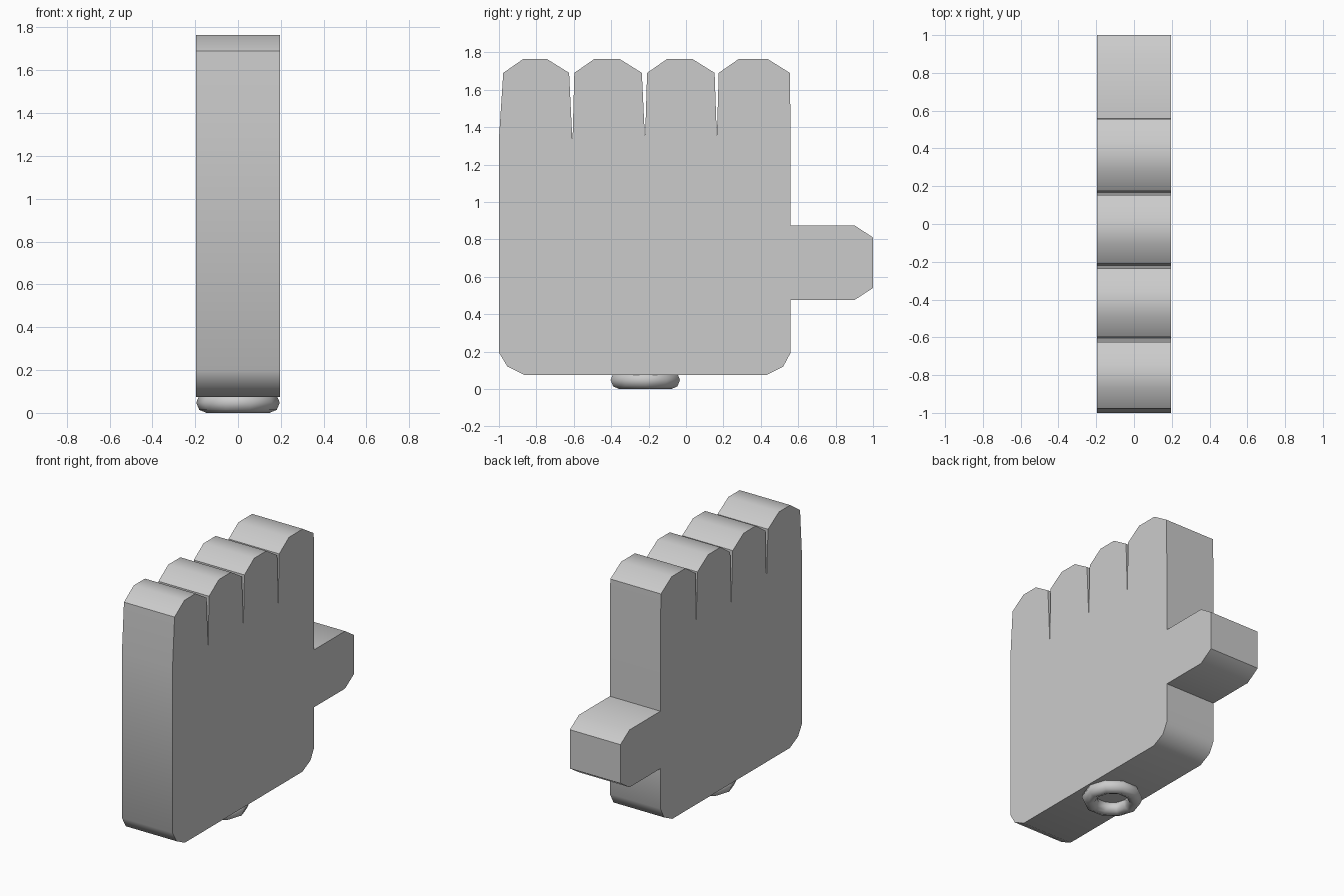
import bpy, bmesh, math

if "Cube" in bpy.data.objects:
    bpy.data.objects.remove(bpy.data.objects["Cube"])

HALF = 0.195          # half thickness of the hand
CENTRE_Y = -0.2175    # middle of the palm


def extrude_profile(name, pts):
    """Extrude a closed (y, z) outline symmetrically along x."""
    me = bpy.data.meshes.new(name)
    bm = bmesh.new()
    face = bm.faces.new([bm.verts.new((-HALF, y, z)) for y, z in pts])
    ext = bmesh.ops.extrude_face_region(bm, geom=[face])
    verts = [v for v in ext["geom"] if isinstance(v, bmesh.types.BMVert)]
    bmesh.ops.translate(bm, verts=verts, vec=(2 * HALF, 0, 0))
    bmesh.ops.recalc_face_normals(bm, faces=bm.faces)
    bm.to_mesh(me)
    bm.free()
    ob = bpy.data.objects.new(name, me)
    bpy.context.collection.objects.link(ob)
    return ob


def fingertip(right, left):
    """Bevelled finger end, from its right edge to its left edge."""
    return [(right, 1.69), (right - 0.12, 1.765),
            (left + 0.108, 1.765), (left, 1.69)]


# Palm heel and thumb
outline = [(-1, 0.195), (-0.955, 0.12), (-0.865, 0.075),
           (0.43, 0.075), (0.52, 0.12), (0.56, 0.195),
           (0.56, 0.475), (0.90, 0.475), (1, 0.54),
           (1, 0.81), (0.90, 0.875), (0.56, 0.875), (0.56, 1.34)]

# Four fingers with narrow slits between them
fingers = [(0.555, 0.175), (0.153, -0.208), (-0.236, -0.597), (-0.625, -0.977)]
slits = [(0.165, 1.34), (-0.219, 1.325), (-0.607, 1.315), (-1, 1.34)]
for (right, left), slit in zip(fingers, slits):
    outline += fingertip(right, left) + [slit]

hand = extrude_profile("foam_hand", outline)

# Hollow ring under the palm
bpy.ops.mesh.primitive_torus_add(major_segments=10, minor_segments=8,
                                 major_radius=0.147, minor_radius=0.048,
                                 location=(0, CENTRE_Y, 0.048))
ring = bpy.context.object
ring.name = "base_ring"

# Soft shading on shallow bends, crisp outer edges
for ob, angle in ((hand, 40), (ring, 60)):
    bpy.ops.object.select_all(action='DESELECT')
    ob.select_set(True)
    bpy.context.view_layer.objects.active = ob
    bpy.ops.object.shade_smooth_by_angle(angle=math.radians(angle))
